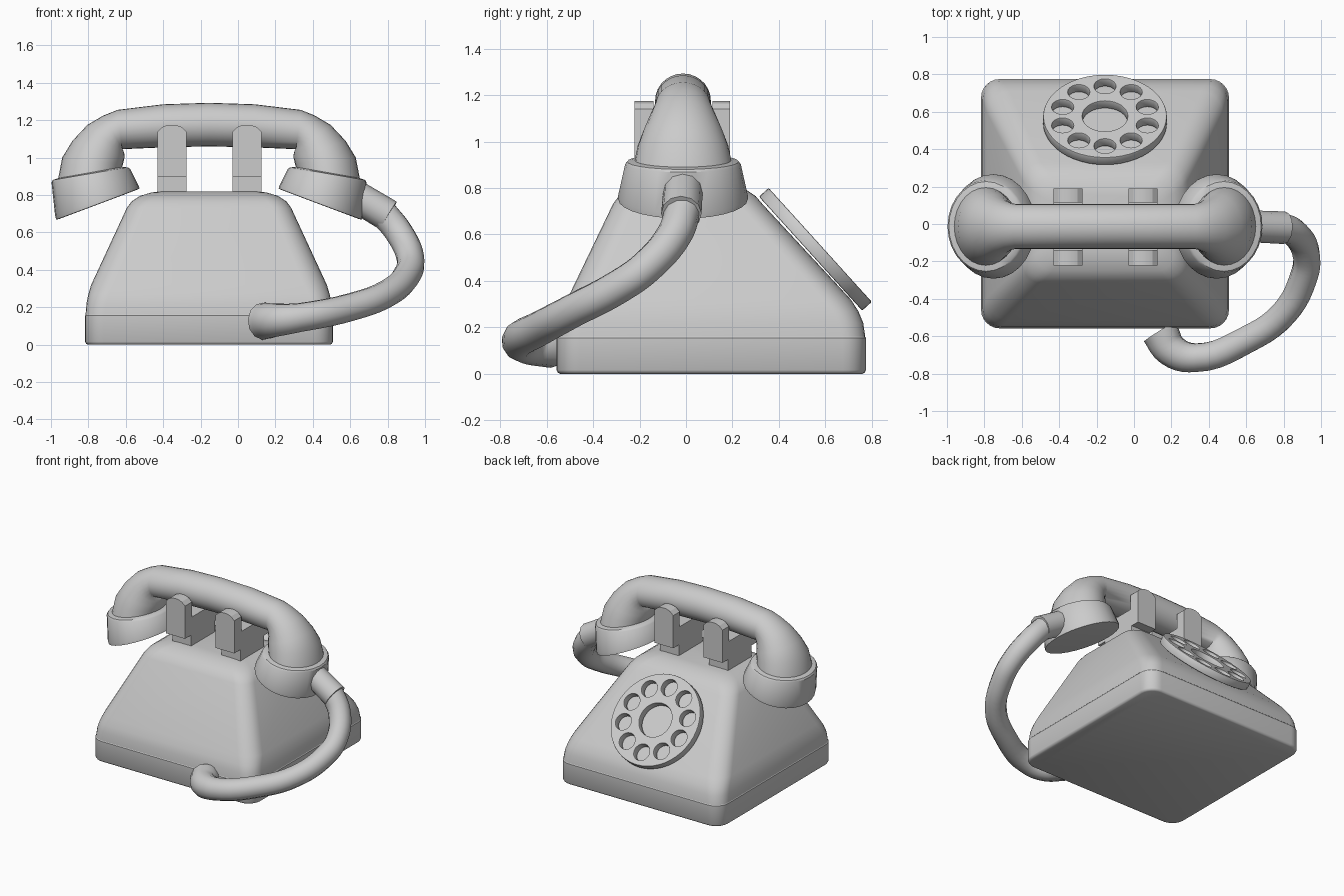
import bpy, bmesh
from math import pi, sin, cos, radians, atan2
from mathutils import Vector, Matrix

if "Cube" in bpy.data.objects:
    bpy.data.objects.remove(bpy.data.objects["Cube"])

CX = -0.155          # centre line of the telephone body
HY = -0.013          # centre line of the handset

grey = bpy.data.materials.new("plain grey")
grey.use_nodes = True
grey.diffuse_color = (0.6, 0.6, 0.6, 1)
grey.node_tree.nodes["Principled BSDF"].inputs["Base Color"].default_value = grey.diffuse_color


def finish(ob, angle=35):
    ob.data.materials.clear()
    ob.data.materials.append(grey)
    bpy.ops.object.select_all(action='DESELECT')
    ob.select_set(True)
    bpy.context.view_layer.objects.active = ob
    bpy.ops.object.shade_smooth_by_angle(angle=radians(angle))
    return ob


def make_object(name, bm):
    bmesh.ops.recalc_face_normals(bm, faces=bm.faces)
    me = bpy.data.meshes.new(name)
    bm.to_mesh(me)
    bm.free()
    ob = bpy.data.objects.new(name, me)
    bpy.context.collection.objects.link(ob)
    return ob


def loft(name, rings, angle=35):
    """Skin a stack of equal-length point rings and cap both ends."""
    bm = bmesh.new()
    rows = [[bm.verts.new(p) for p in ring] for ring in rings]
    n = len(rows[0])
    for a, b in zip(rows, rows[1:]):
        for i in range(n):
            j = (i + 1) % n
            bm.faces.new((a[i], a[j], b[j], b[i]))
    bm.faces.new(rows[0])
    bm.faces.new(rows[-1])
    return finish(make_object(name, bm), angle)


def rounded_rect(z, hx, y0, y1, r, steps=6):
    pts = []
    for k, (sx, y) in enumerate([(1, y1 - r), (-1, y1 - r), (-1, y0 + r), (1, y0 + r)]):
        for s in range(steps + 1):
            a = (k + s / steps) * pi / 2
            pts.append((CX + sx * (hx - r) + r * cos(a), y + r * sin(a), z))
    return pts


def oval(outer, inner, half_y, n=28):
    """Ring whose in-plane diameter joins two (x, z) points."""
    o, i = Vector(outer), Vector(inner)
    mid, arm = (o + i) / 2, (o - i) / 2
    return [(mid.x + arm.x * cos(t), HY + half_y * sin(t), mid.y + arm.y * cos(t))
            for t in (2 * pi * k / n for k in range(n))]


def flip(ring):
    return [(2 * CX - x, y, z) for x, y, z in ring]


def to_mesh(ob):
    bpy.ops.object.select_all(action='DESELECT')
    ob.select_set(True)
    bpy.context.view_layer.objects.active = ob
    bpy.ops.object.convert(target='MESH')
    return bpy.context.view_layer.objects.active


# Base plinth and sloped housing
loft("base_plinth", [rounded_rect(z, 0.663 - d, -0.558 + d, 0.775 - d, 0.1 - d)
                     for z, d in [(0, 0.016), (0.005, 0.006), (0.016, 0), (0.155, 0), (0.16, 0.004)]])
loft("housing", [
    rounded_rect(0.16, 0.66, -0.555, 0.772, 0.1),
    rounded_rect(0.22, 0.655, -0.55, 0.763, 0.105),
    rounded_rect(0.27, 0.645, -0.535, 0.742, 0.11),
    rounded_rect(0.32, 0.63, -0.512, 0.71, 0.12),
    rounded_rect(0.73, 0.44, -0.315, 0.33, 0.1),
    rounded_rect(0.765, 0.415, -0.29, 0.30, 0.1),
    rounded_rect(0.795, 0.37, -0.25, 0.255, 0.09),
    rounded_rect(0.813, 0.31, -0.19, 0.20, 0.07),
    rounded_rect(0.82, 0.26, -0.15, 0.16, 0.05)])

# Handset grip with the necks curving down at both ends
neck = [oval((-0.965, 0.87), (-0.625, 0.93), 0.212),
        oval((-0.94, 1.0), (-0.615, 0.965), 0.195),
        oval((-0.885, 1.09), (-0.608, 0.995), 0.172),
        oval((-0.805, 1.175), (-0.608, 1.02), 0.145),
        oval((-0.72, 1.225), (-0.612, 1.035), 0.128),
        oval((-0.645, 1.255), (-0.62, 1.045), 0.12),
        oval((-0.4, 1.285), (-0.39, 1.055), 0.12)]
middle = [oval((CX, 1.293), (CX, 1.06), 0.12)]
loft("handset_grip", neck + middle + [flip(r) for r in reversed(neck)], 50)

# Ear and mouth cups
cup = [oval((-0.955, 0.672), (-0.54, 0.828), 0.265),
       oval((-0.972, 0.668), (-0.527, 0.835), 0.279),
       oval((-0.978, 0.69), (-0.53, 0.848), 0.279),
       oval((-0.997, 0.868), (-0.575, 0.938), 0.249),
       oval((-0.99, 0.88), (-0.59, 0.948), 0.24),
       oval((-0.955, 0.892), (-0.63, 0.95), 0.2)]
loft("ear_cup", cup)
loft("mouth_cup", [flip(r) for r in cup])


# Cradle: two blocks, each carrying a front and a back prong
def box(name, x, y0, y1, z0, z1, hx, crown=0.0):
    profile = [(-hx, z0), (hx, z0), (hx, z1 - crown), (hx * 0.65, z1 - crown * 0.3), (0.02, z1),
               (-0.02, z1), (-hx * 0.65, z1 - crown * 0.3), (-hx, z1 - crown)]
    loft(name, [[(x + px, y, pz) for px, pz in profile] for y in (y0, y1)], 20)


for side, x in (("right", CX - 0.198), ("left", CX + 0.203)):
    box(side + "_cradle_block", x, -0.15, 0.125, 0.79, 1.03, 0.077)
    box(side + "_front_prong", x, -0.222, -0.14, 0.9, 1.175, 0.077, 0.035)
    box(side + "_back_prong", x, 0.115, 0.19, 0.9, 1.175, 0.077, 0.035)

# Finger dial: a filled flat outline with round holes, extruded
curve = bpy.data.curves.new("finger_dial", 'CURVE')
curve.dimensions = '2D'
curve.fill_mode = 'BOTH'
curve.extrude = 0.022
curve.bevel_depth = 0.006
curve.bevel_resolution = 1


def add_circle(cx, cy, r, n):
    sp = curve.splines.new('POLY')
    sp.points.add(n - 1)
    for k, p in enumerate(sp.points):
        t = 2 * pi * k / n
        p.co = (cx + r * cos(t), cy + r * sin(t), 0, 1)
    sp.use_cyclic_u = True


add_circle(0, 0, 0.325, 48)
add_circle(0, 0, 0.127, 32)
for k in range(10):
    a = pi / 2 + k * pi / 5
    add_circle(0.238 * cos(a), 0.238 * sin(a), 0.064, 20)
dial = bpy.data.objects.new("finger_dial", curve)
bpy.context.collection.objects.link(dial)
normal = Vector((0, 0.74, 0.67)).normalized()
dial.matrix_world = (Matrix.Translation(Vector((CX, 0.578, 0.555)) - normal * 0.028)
                     @ Matrix.Rotation(-atan2(normal.y, normal.z), 4, 'X'))
finish(to_mesh(dial), 30)


# Cord with a collar at the mouth cup and a plug at the base
def tube(name, points):
    cu = bpy.data.curves.new(name, 'CURVE')
    cu.dimensions = '3D'
    cu.bevel_depth = 1.0
    cu.bevel_resolution = 4
    cu.resolution_u = 5
    cu.use_fill_caps = True
    sp = cu.splines.new('BEZIER')
    sp.bezier_points.add(len(points) - 1)
    for bp, (x, y, z, r) in zip(sp.bezier_points, points):
        bp.co = (x, y, z)
        bp.radius = r
        bp.handle_left_type = bp.handle_right_type = 'AUTO'
    ob = bpy.data.objects.new(name, cu)
    bpy.context.collection.objects.link(ob)
    finish(to_mesh(ob), 45)


tube("cord_collar", [(0.62, -0.012, 0.80, 0.085), (0.804, -0.02, 0.69, 0.087)])
tube("cord", [(0.77, -0.012, 0.71, 0.078), (0.86, -0.05, 0.60, 0.076), (0.922, -0.17, 0.46, 0.074),
              (0.905, -0.29, 0.375, 0.074), (0.80, -0.48, 0.275, 0.073), (0.6, -0.62, 0.2, 0.075),
              (0.33, -0.715, 0.145, 0.078), (0.2, -0.675, 0.13, 0.09), (0.137, -0.575, 0.125, 0.1)])
